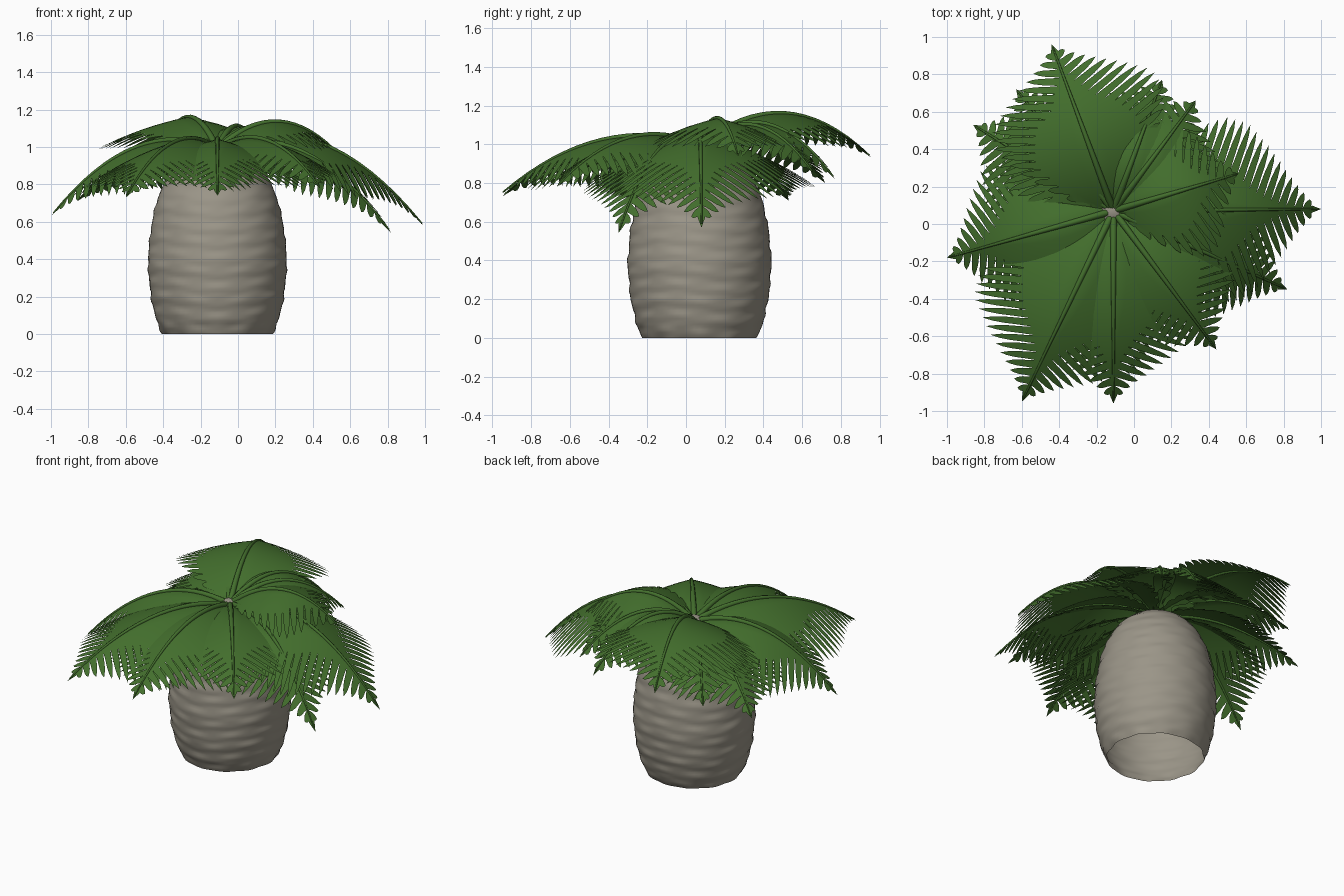
import bpy, bmesh, math
from mathutils import Vector

if "Cube" in bpy.data.objects:
    bpy.data.objects.remove(bpy.data.objects["Cube"])

CX, CY, BASE_Z = -0.11, 0.07, 0.985


def material(name, rgb):
    m = bpy.data.materials.new(name)
    m.diffuse_color = (*rgb, 1)
    m.use_nodes = True
    m.node_tree.nodes["Principled BSDF"].inputs["Base Color"].default_value = m.diffuse_color
    return m


GREEN = material("leaf green", (0.056, 0.158, 0.026))
BARK = material("grey bark", (0.325, 0.30, 0.245))


def lerp_table(table, x):
    for (x0, y0), (x1, y1) in zip(table, table[1:]):
        if x <= x1:
            return y0 + (y1 - y0) * (x - x0) / (x1 - x0)
    return table[-1][1]


def finish(bm, name, mat, angle=50):
    bmesh.ops.remove_doubles(bm, verts=bm.verts, dist=0.0004)
    me = bpy.data.meshes.new(name)
    bm.to_mesh(me)
    bm.free()
    me.materials.append(mat)
    ob = bpy.data.objects.new(name, me)
    bpy.context.collection.objects.link(ob)
    bpy.ops.object.select_all(action='DESELECT')
    ob.select_set(True)
    bpy.context.view_layer.objects.active = ob
    bpy.ops.object.shade_smooth_by_angle(angle=math.radians(angle))
    return ob


# Barrel trunk with scaly, bumpy rings, open underneath
PROFILE = [(0, .293), (.07, .326), (.2, .357), (.38, .373), (.55, .359), (.7, .329),
           (.8, .29), (.88, .24), (.94, .17), (.985, .085), (1.02, .025)]


def trunk():
    bm = bmesh.new()
    seg, rows = 72, 72
    rings = []
    for j in range(rows + 1):
        z = 1.02 * j / rows
        ring = []
        for i in range(seg):
            a = math.tau * i / seg
            r = lerp_table(PROFILE, z)
            row = z / 0.08 + 0.2 * math.sin(3 * a)
            bump = math.sin(math.tau * row) * (0.5 + 0.5 * math.cos(10 * a + math.pi * math.floor(row)))
            r += 0.0045 * bump * min(1, r / 0.25)
            r += 0.004 * math.cos(12 * a) * max(0, 1 - z / 0.08)
            ring.append(bm.verts.new((CX + r * math.cos(a), CY + r * math.sin(a), z)))
        rings.append(ring)
    for lo, hi in zip(rings, rings[1:]):
        for i in range(seg):
            k = (i + 1) % seg
            bm.faces.new((lo[i], lo[k], hi[k], hi[i]))
    bm.faces.new(rings[-1])
    finish(bm, "trunk", BARK)


# Half width of a frond along its length, and how much of each leaflet is fused
WIDTH = [(0, .06), (.1, .26), (.25, .42), (.38, .48), (.5, .45), (.64, .33),
         (.77, .20), (.86, .11), (.93, .05), (1, .02)]
FUSED = [(0, .8), (.3, .64), (.5, .46), (.65, .28), (.8, .14), (1, .08)]


def frond(index, tip, mid_z, width, droop):
    dx, dy = tip[0] - CX, tip[1] - CY
    length = math.hypot(dx, dy)
    fwd = Vector((dx / length, dy / length, 0))
    side = Vector((-fwd.y, fwd.x, 0))
    width *= 0.35 + 0.65 * length / 1.05
    # parabola through the base, the height at 45 % and the tip
    fall = tip[2] - BASE_Z
    b = (mid_z - BASE_Z - 0.45 * fall) / 0.2475
    a = fall + b

    def surface(t, w):
        p = Vector((CX, CY, 0)) + fwd * (length * t) + side * w
        p.z = BASE_Z + a * t - b * t * t - droop * (0.25 * abs(w) + 0.4 * w * w)
        return p

    # leaflets: fused near the rib, pointed and separate at the edge
    bm = bmesh.new()
    n = max(13, round(length / 0.049))
    step = 0.95 / n
    lean = 0.36
    for s in (-1, 1):
        for i in range(n):
            t = (i + 0.5) * step
            w = lerp_table(WIDTH, t) * width
            f = lerp_table(FUSED, t)
            rows = []
            for k in range(5):  # shared edges with the neighbouring leaflets
                row = []
                for d in (0, 1):
                    tb = (i + d) * step
                    wb = lerp_table(WIDTH, tb) * width * lerp_table(FUSED, tb) * k / 4
                    row.append(surface(tb + lean * wb / length, s * wb))
                rows.append(row)
            for u, h in ((.25, .42), (.55, .38), (.8, .25), (1, .01)):
                wu = (f + (1 - f) * u) * w
                t0 = t + lean * wu / length
                rows.append([surface(t0 + d * h * step, s * wu) for d in (-1, 1)])
            prev = None
            for row in rows:
                pair = [bm.verts.new(p) for p in row]
                if prev:
                    quad = (prev[0], prev[1], pair[1], pair[0])
                    bm.faces.new(quad if s < 0 else quad[::-1])
                prev = pair
    # small spade leaf at the tip
    bm.faces.new([bm.verts.new(surface(t, w)) for t, w in
                  ((.935, 0), (.955, -.02), (1, 0), (.955, .02))])
    for face in bm.faces:
        face.normal_update()
        if face.normal.z < 0:
            face.normal_flip()
    finish(bm, f"frond_{index}", GREEN)

    # tapered rib
    bm = bmesh.new()
    sides, rows, rings = 8, 16, []
    for j in range(rows + 1):
        t = 0.985 * j / rows
        r = 0.015 * (1 - t) + 0.004
        slope = (a - 2 * b * t) / length
        up = (Vector((0, 0, 1)) - fwd * slope).normalized()
        c = surface(t, 0) + up * 0.001
        rings.append([bm.verts.new(c + side * (r * math.cos(q)) + up * (r * math.sin(q)))
                      for q in (math.tau * k / sides for k in range(sides))])
    for lo, hi in zip(rings, rings[1:]):
        for i in range(sides):
            k = (i + 1) % sides
            bm.faces.new((lo[i], lo[k], hi[k], hi[i]))
    bm.faces.new(rings[0])
    bm.faces.new(rings[-1])
    bmesh.ops.recalc_face_normals(bm, faces=bm.faces)
    finish(bm, f"rib_{index}", GREEN)


trunk()
# Frond tip position, height of the arch, width factor, sideways droop
FRONDS = [((1.0, .08, .57), 1.035, 1, 1), ((.82, -.35, .54), .99, .85, 1),
          ((.44, -.67, .78), 1.04, .95, 1), ((-.11, -.96, .74), 1.03, 1, 1),
          ((-.60, -.95, .73), 1.03, 1, 1), ((-1.0, -.18, .63), 1.01, 1, 1),
          ((-.86, .53, .71), .98, .9, 1), ((-.63, .72, .80), 1.06, .9, .9),
          ((-.44, .96, .93), 1.16, 1.08, .75), ((.15, .77, .82), 1.11, 1, .85),
          ((.33, .66, .85), 1.10, 1, .8), ((.56, .27, .94), 1.135, 1, .9)]
for number, (tip, mid_z, width, droop) in enumerate(FRONDS, 1):
    frond(number, tip, mid_z, width, droop)
